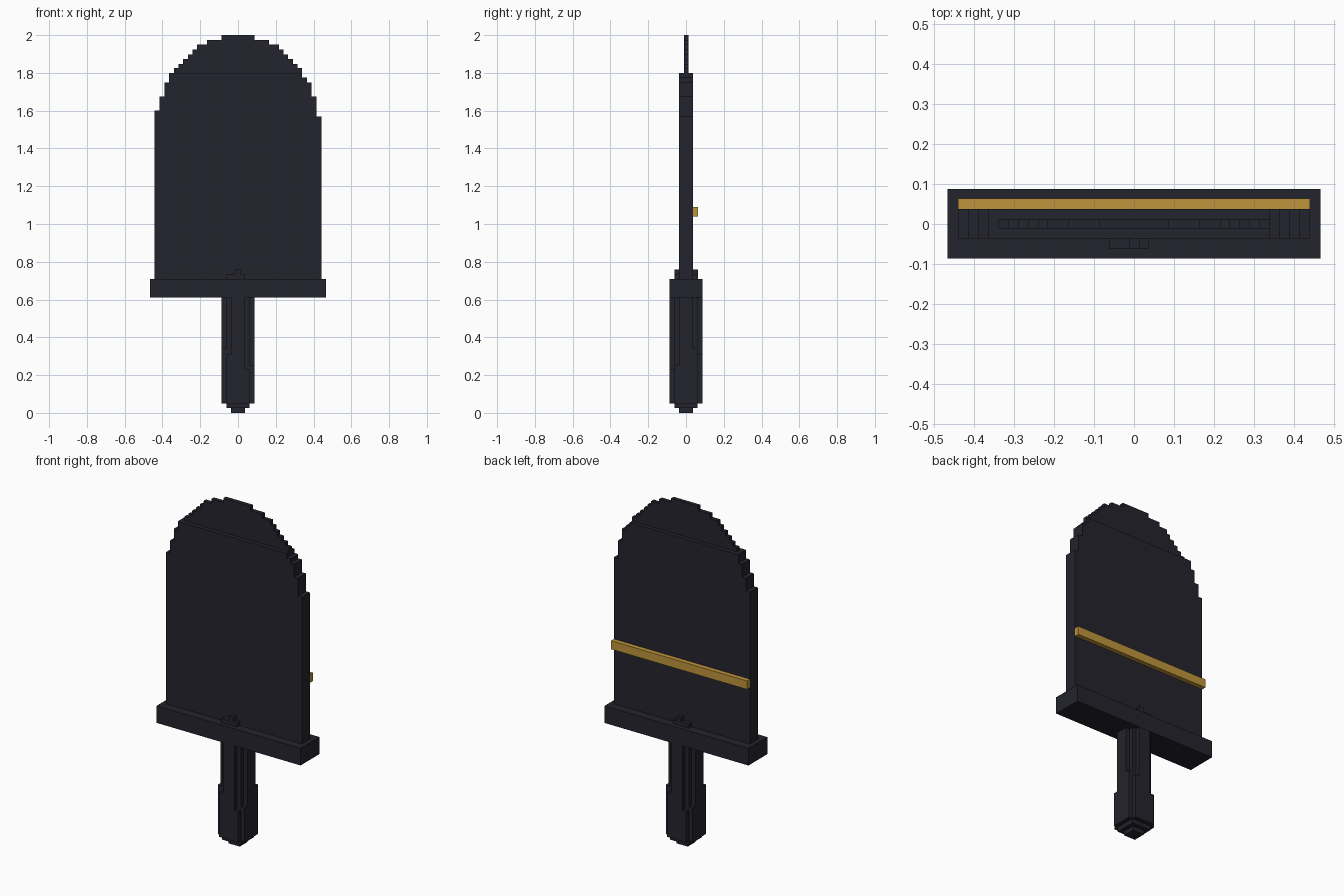
import bpy, bmesh
from math import pi
from mathutils import Matrix, Vector

cube = bpy.data.objects.get("Cube")
if cube:
    bpy.data.objects.remove(cube)


def material(name, rgb):
    m = bpy.data.materials.new(name)
    m.use_nodes = True
    m.diffuse_color = (*rgb, 1)
    m.node_tree.nodes["Principled BSDF"].inputs["Base Color"].default_value = (*rgb, 1)
    return m


DARK = material("dark slate", (0.017, 0.017, 0.026))
GOLD = material("gold", (0.52, 0.296, 0.043))


def plate(name, outline, y0, y1, mat=DARK, turn=0):
    """Extrude an x-z outline from y0 to y1, then turn it about z."""
    bm = bmesh.new()
    face = bm.faces.new([bm.verts.new((x, y0, z)) for x, z in outline])
    new = bmesh.ops.extrude_face_region(bm, geom=[face])["geom"]
    bmesh.ops.translate(bm, vec=Vector((0, y1 - y0, 0)),
                        verts=[v for v in new if isinstance(v, bmesh.types.BMVert)])
    bmesh.ops.rotate(bm, verts=bm.verts[:], matrix=Matrix.Rotation(turn, 3, 'Z'))
    bmesh.ops.recalc_face_normals(bm, faces=bm.faces[:])
    mesh = bpy.data.meshes.new(name)
    bm.to_mesh(mesh)
    bm.free()
    mesh.materials.append(mat)
    obj = bpy.data.objects.new(name, mesh)
    bpy.context.collection.objects.link(obj)
    return obj


def box(name, x0, x1, y0, y1, z0, z1, mat=DARK):
    return plate(name, [(x0, z0), (x1, z0), (x1, z1), (x0, z1)], y0, y1, mat)


def stairs(side, bottom, steps):
    """Stepped edge going up: each step is (half width, top height)."""
    pts, z = [], bottom
    for w, top in steps:
        pts += [(side * w, z), (side * w, top)]
        z = top
    return pts


def stepped(bottom, left, right):
    return stairs(1, bottom, right) + stairs(-1, bottom, left)[::-1]


# Blade and its thin rounded tip
shoulder = [(0.415, 1.675), (0.39, 1.75)]
plate("blade", stepped(0.71, [(0.441, 1.6)] + shoulder + [(0.365, 1.8)],
                       [(0.441, 1.57)] + shoulder + [(0.365, 1.775), (0.34, 1.8)]),
      -0.036, 0.037)
tip = [(0.34, 1.825), (0.315, 1.848), (0.29, 1.873), (0.265, 1.898),
       (0.24, 1.924), (0.217, 1.949), (0.165, 1.975), (0.088, 2.0)]
plate("blade_tip", stepped(1.8, tip, tip), -0.011, 0.013)
box("gold_band", -0.441, 0.441, 0.037, 0.064, 1.04, 1.09, GOLD)

# Guard with a small stepped ornament on each side
box("guard", -0.467, 0.467, -0.087, 0.088, 0.61, 0.71)
ornament = stepped(0.71, [(0.063, 0.735), (0.012, 0.76)], [(0.037, 0.735), (0.014, 0.76)])
plate("front_ornament", ornament, -0.062, -0.036)
plate("back_ornament", ornament, 0.037, 0.063)

# Grip: square core with a ridge on each face that widens near the bottom
box("grip_core", -0.062, 0.062, -0.062, 0.062, 0.025, 0.61)
ridges = {"front": (0.31, 0.23), "left": (0.25, 0.34),
          "back": (0.31, 0.23), "right": (0.25, 0.34)}
for i, (face, (a, b)) in enumerate(ridges.items()):
    plate(face + "_grip_ridge",
          stepped(0.05, [(0.062, a), (0.037, 0.61)], [(0.062, b), (0.037, 0.61)]),
          -0.087, -0.062, turn=i * pi / 2)
box("pommel", -0.037, 0.037, -0.037, 0.037, 0, 0.025)
